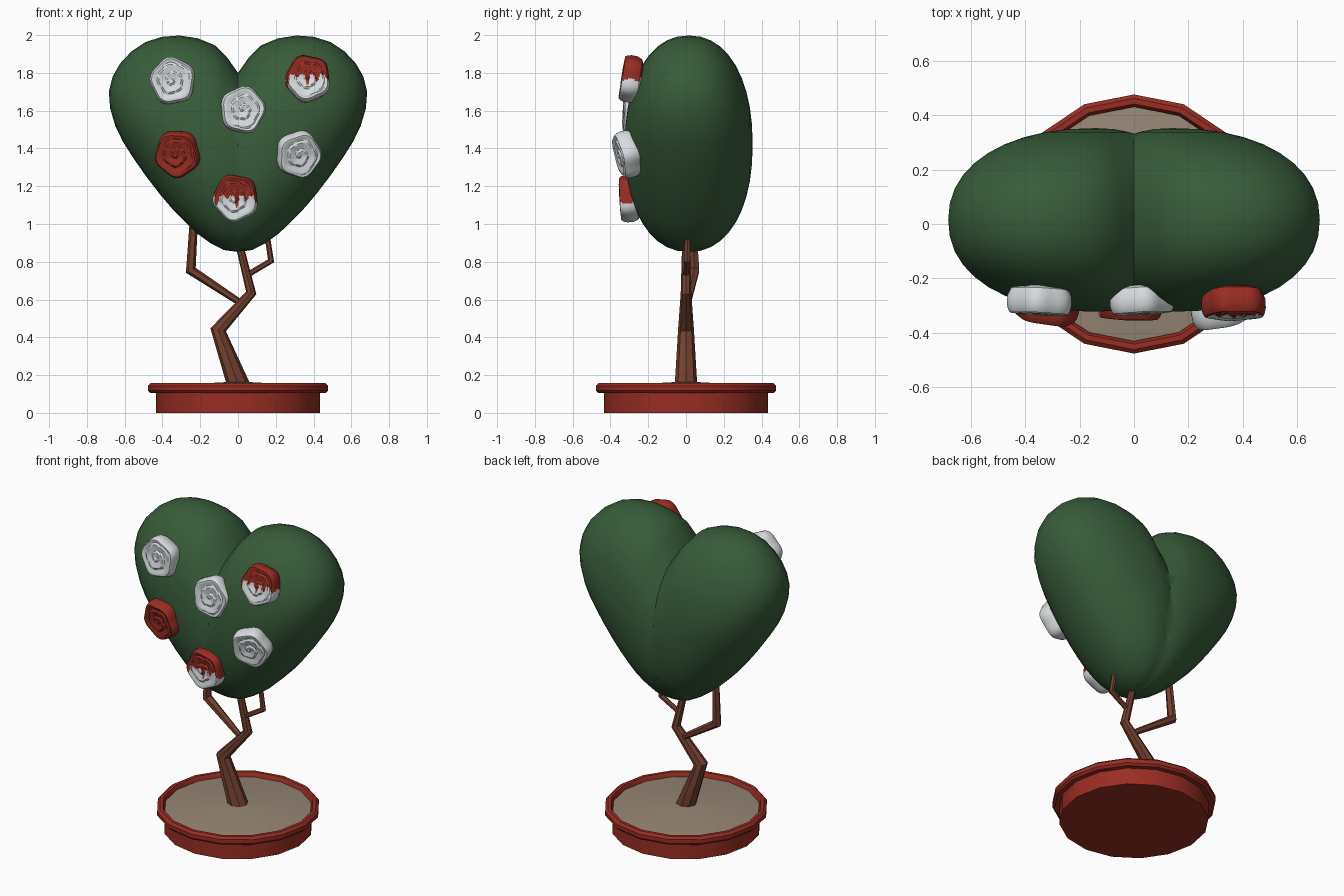
import bpy, bmesh, math
from mathutils import Vector

if "Cube" in bpy.data.objects:
    bpy.data.objects.remove(bpy.data.objects["Cube"])


def material(name, r, g, b):
    lin = [((c / 255 + 0.055) / 1.055) ** 2.4 for c in (r, g, b)]
    m = bpy.data.materials.new(name)
    m.diffuse_color = (*lin, 1)
    m.use_nodes = True
    m.node_tree.nodes["Principled BSDF"].inputs["Base Color"].default_value = m.diffuse_color
    return m


GREEN = material("leaf green", 56, 92, 58)
RED = material("brick red", 153, 45, 35)
WHITE = material("petal white", 215, 220, 222)
BROWN = material("bark brown", 115, 64, 47)
SOIL = material("sandy soil", 150, 134, 117)


def finish(bm, name, mats, angle=35):
    bmesh.ops.recalc_face_normals(bm, faces=bm.faces)
    me = bpy.data.meshes.new(name)
    bm.to_mesh(me)
    bm.free()
    ob = bpy.data.objects.new(name, me)
    bpy.context.collection.objects.link(ob)
    for m in mats:
        me.materials.append(m)
    bpy.ops.object.select_all(action='DESELECT')
    ob.select_set(True)
    bpy.context.view_layer.objects.active = ob
    bpy.ops.object.shade_smooth_by_angle(angle=math.radians(angle))
    return ob


def loft(bm, rings, cap_start=True, cap_end=True):
    """Skin closed rings of points; a ring of one point is a pole."""
    vs = [[bm.verts.new(p) for p in ring] for ring in rings]
    for a, b in zip(vs, vs[1:]):
        n = max(len(a), len(b))
        for i in range(n):
            j = (i + 1) % n
            if len(a) == 1:
                bm.faces.new((a[0], b[j], b[i]))
            elif len(b) == 1:
                bm.faces.new((a[i], a[j], b[0]))
            else:
                bm.faces.new((a[i], a[j], b[j], b[i]))
    if cap_start and len(vs[0]) > 2:
        bm.faces.new(vs[0][::-1])
    if cap_end and len(vs[-1]) > 2:
        bm.faces.new(vs[-1])


def lathe(name, profile, mat, sides=16):
    bm = bmesh.new()
    rings = []
    for r, z in profile:
        if r == 0:
            rings.append([(0, 0, z)])
        else:
            rings.append([(r * math.cos(math.tau * i / sides),
                           r * math.sin(math.tau * i / sides), z) for i in range(sides)])
    loft(bm, rings)
    return finish(bm, name, [mat])


def tube(name, pts, radii, sides):
    pts = [Vector(p) for p in pts]
    bm = bmesh.new()
    rings = []
    for k, p in enumerate(pts):
        t = Vector()
        if k > 0:
            t += (p - pts[k - 1]).normalized()
        if k < len(pts) - 1:
            t += (pts[k + 1] - p).normalized()
        t.normalize()
        u = Vector((0, 1, 0)).cross(t).normalized()
        v = t.cross(u)
        rings.append([p + radii[k] * (u * math.cos(a) + v * math.sin(a))
                      for a in (math.tau * i / sides for i in range(sides))])
    loft(bm, rings)
    return finish(bm, name, [BROWN])


# Pot with a bevelled rim, and slightly domed soil
lathe("pot", [(0.435, 0), (0.435, 0.105), (0.465, 0.105), (0.477, 0.118), (0.477, 0.143),
              (0.462, 0.157), (0.442, 0.157), (0.432, 0.14), (0.43, 0.11)], RED)
lathe("soil", [(0.433, 0.1), (0.433, 0.13), (0.28, 0.147), (0.12, 0.16), (0, 0.166)], SOIL)

# Crooked trunk and two branches
tube("trunk", [(0.005, 0, 0.14), (-0.105, 0, 0.44), (0.07, 0, 0.635), (0, 0, 0.92)],
     [0.06, 0.042, 0.028, 0.02], 8)
tube("left_branch", [(0.01, 0.01, 0.585), (-0.25, 0.045, 0.755), (-0.23, 0.03, 1.08)],
     [0.018, 0.029, 0.021], 6)
tube("right_branch", [(0.04, 0.0, 0.725), (0.175, 0.005, 0.805), (0.145, 0.01, 1.0)],
     [0.015, 0.018, 0.014], 6)


# Heart crown: one swollen egg-shaped lobe, cut at the middle and mirrored
def catmull(pts, steps):
    out, n = [], len(pts)
    for i in range(n):
        a, b, c, d = (Vector(pts[(i + k) % n]) for k in (-1, 0, 1, 2))
        for s in range(steps):
            t = s / steps
            out.append(0.5 * (2 * b + (c - a) * t + (2 * a - 5 * b + 4 * c - d) * t * t
                              + (3 * b - a - 3 * c + d) * t ** 3))
    return out


outline = catmull([(0, 0.852), (0.148, 0.9), (0.28, 1.01), (0.41, 1.153), (0.555, 1.35),
                   (0.65, 1.52), (0.684, 1.7), (0.624, 1.85), (0.49, 1.963), (0.31, 1.998),
                   (0.12, 1.945), (0, 1.8), (-0.12, 1.64), (-0.2, 1.42), (-0.22, 1.2),
                   (-0.16, 0.96)], 2)
core, depth, swell = Vector((0.14, 1.42)), 0.338, 2 / 2.2
rings, steps = [], 20
for k in range(steps + 1):
    t = math.pi * k / steps
    y = 0.015 - depth * math.copysign(abs(math.cos(t)) ** swell, math.cos(t))
    if k in (0, steps):
        rings.append([(core.x, y, core.y)])
    else:
        f = math.sin(t) ** swell
        rings.append([(core.x + (p.x - core.x) * f, y, core.y + (p.y - core.y) * f)
                      for p in outline])
bm = bmesh.new()
loft(bm, rings)
bmesh.ops.bisect_plane(bm, geom=bm.verts[:] + bm.edges[:] + bm.faces[:], dist=1e-5,
                       plane_co=(0, 0, 0), plane_no=(-1, 0, 0), clear_outer=True)
bmesh.ops.mirror(bm, geom=bm.verts[:] + bm.edges[:] + bm.faces[:], axis='X', merge_dist=1e-4)
bmesh.ops.remove_doubles(bm, verts=bm.verts, dist=1e-4)
finish(bm, "heart_crown", [GREEN], 40)


# Roses: thick rounded pentagons with a spiral of petals on the front
def rose(name, pos, normal, paint, phase):
    n = 80
    prof = [(0.7, -0.055), (0.9, -0.045), (0.99, -0.02), (1.0, 0.0), (1.0, 0.015),
            (0.96, 0.035), (0.9, 0.046)]
    for k in range(1, 20):
        prof.append((0.9 * (1 - k / 20), None))
    q = Vector(normal).to_track_quat('-Y', 'Z')
    rings = []
    for rho, d in prof:
        ring = []
        for i in range(n):
            a = math.tau * i / n
            r = 0.117 * rho * (1 + 0.05 * math.cos(5 * (a - phase)))
            h = d
            if d is None:       # spiral ridges fading in from the rim
                fade = min(1, (0.9 - rho) / 0.15)
                saw = (rho * 2.6 + a / math.tau + phase) % 1
                h = 0.046 + fade * (0.009 * min(saw * 1.3, (1 - saw) * 5, 1) - 0.006)
            ring.append((r * math.cos(a), -h, 1.05 * r * math.sin(a)))
        rings.append(ring)
    rings.append([(0, -0.045, 0)])
    bm = bmesh.new()
    loft(bm, rings)
    bm.faces.ensure_lookup_table()
    for f in bm.faces:          # painted faces: all, none, or above a dripping edge
        c = f.calc_center_median()
        if paint == "dripping":
            drip = max(0, math.sin(c.x * 120 + phase)) ** 0.6
            edge = 0.015 - drip * (0.04 + 0.025 * math.sin(c.x * 47 + 1))
            f.material_index = int(c.z > edge)
        elif paint == "red":
            f.material_index = 1
    ob = finish(bm, name, [WHITE, RED], 35)
    ob.matrix_world = q.to_matrix().to_4x4()
    ob.location = pos


rose("upper_left_white_rose", (-0.345, -0.285, 1.757), (-0.05, -1, 0.05), "white", 1.75)
rose("upper_right_dripping_rose", (0.37, -0.293, 1.77), (0.02, -1, 0.16), "dripping", 2.0)
rose("middle_white_rose", (0.025, -0.283, 1.603), (0.05, -1, 0.05), "white", 0.1)
rose("left_red_rose", (-0.32, -0.305, 1.372), (-0.15, -1, -0.2), "red", 0.9)
rose("right_white_rose", (0.32, -0.312, 1.37), (0.22, -1, -0.25), "white", 0.0)
rose("lower_dripping_rose", (-0.012, -0.302, 1.137), (-0.03, -1, -0.05), "dripping", 0.75)
